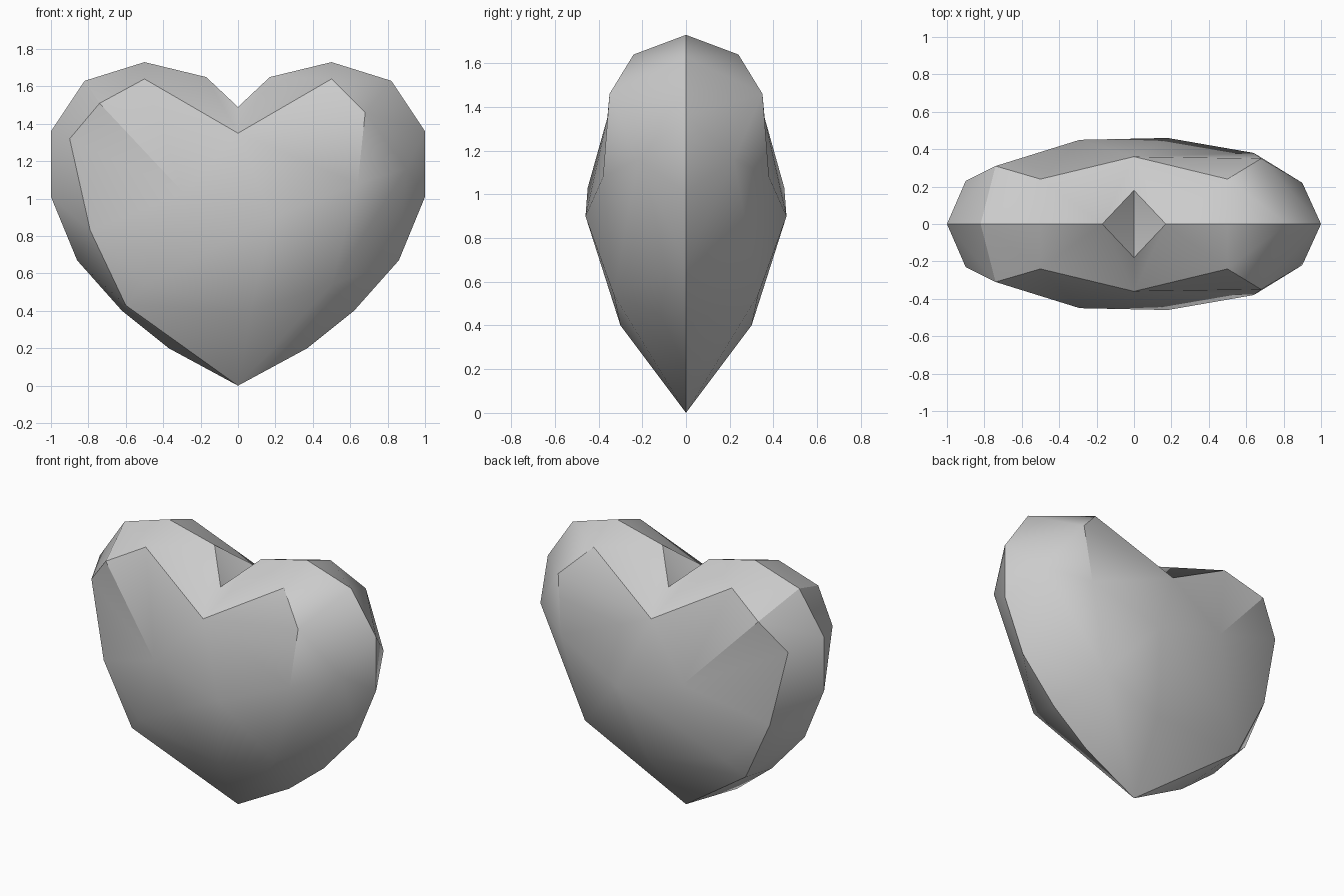
import bpy, bmesh, math
from mathutils import Vector
from mathutils.geometry import delaunay_2d_cdt

if "Cube" in bpy.data.objects:
    bpy.data.objects.remove(bpy.data.objects["Cube"], do_unlink=True)

# Side rim of one lobe, tip to notch, as (x, z)
rim = [(.37, .2), (.62, .4), (.86, .67), (1, 1.01), (1, 1.36),
       (.82, 1.63), (.5, 1.73), (.17, 1.65)]

# Facet corners of the front: x, depth, z
facets = {
    "cleft": (0, .36, 1.35), "centre": (.18, .46, .9), "low": (.07, .3, .4),
    "top_l": (.5, .24, 1.64), "brow_l": (.68, .35, 1.46), "cheek_l": (.9, .22, 1.16),
    "side_l": (.64, .38, 1.08), "hip_l": (.5, .33, .54),
    "top_r": (-.5, .24, 1.64), "brow_r": (-.74, .31, 1.51), "cheek_r": (-.9, .23, 1.32),
    "side_r": (-.79, .26, .83), "hip_r": (-.5, .31, .54), "base_r": (-.6, .24, .43),
    "chest_r": (-.29, .45, 1.03),
}
# Chains of edges that must stay in the surface
chains = ["cheek_r brow_r top_r cleft top_l brow_l cheek_l hip_l tip low hip_r side_r cheek_r",
          "notch cleft", "brow_l side_l hip_l centre low hip_l", "hip_r base_r low",
          "side_r base_r tip", "centre side_l cheek_l", "cleft centre chest_r cleft",
          "chest_r hip_r centre", "chest_r side_r", "chest_r cheek_r", "cleft side_l"]

# Rim loop first, then the facet corners
points = [Vector((0, 0, 0))] + [Vector((x, 0, z)) for x, z in rim]
points.append(Vector((0, -.18, 1.49)))
points += [Vector((-x, 0, z)) for x, z in reversed(rim)]
loop = len(points)
notch = len(rim) + 1
index = {"tip": 0, "notch": notch}
for name, (x, depth, z) in facets.items():
    index[name] = len(points)
    points.append(Vector((x, -depth, z)))

edges = [(i, (i + 1) % loop) for i in range(loop)]
for chain in chains:
    names = chain.split()
    edges += [(index[a], index[b]) for a, b in zip(names, names[1:])]

# Fill the front half between those edges
flat = [Vector((p.x, p.z)) for p in points]
_, _, tris, origin, _, _ = delaunay_2d_cdt(flat, edges, [], 1, 1e-5)
bm = bmesh.new()
verts = [bm.verts.new(p) for p in points]
for tri in tris:
    if all(origin[i] for i in tri):
        bm.faces.new([verts[origin[i][0]] for i in tri])

# Floor of the notch
floor = bm.verts.new((0, 0, 1.45))
for side in (notch - 1, notch + 1):
    bm.faces.new((verts[notch], verts[side], floor))

# Reflect the front half to the back and weld the rim
copy = bmesh.ops.duplicate(bm, geom=bm.verts[:] + bm.edges[:] + bm.faces[:])["geom"]
for v in copy:
    if isinstance(v, bmesh.types.BMVert):
        v.co.y *= -1
bmesh.ops.remove_doubles(bm, verts=bm.verts[:], dist=.001)
bmesh.ops.recalc_face_normals(bm, faces=bm.faces[:])

mesh = bpy.data.meshes.new("heart")
bm.to_mesh(mesh)
bm.free()
heart = bpy.data.objects.new("heart", mesh)
bpy.context.collection.objects.link(heart)

# Plain grey
grey = bpy.data.materials.new("plain grey")
grey.use_nodes = True
colour = (.6, .6, .6, 1)
grey.diffuse_color = colour
grey.node_tree.nodes["Principled BSDF"].inputs["Base Color"].default_value = colour
mesh.materials.append(grey)

bpy.context.view_layer.objects.active = heart
heart.select_set(True)
bpy.ops.object.shade_smooth_by_angle(angle=math.radians(30))
